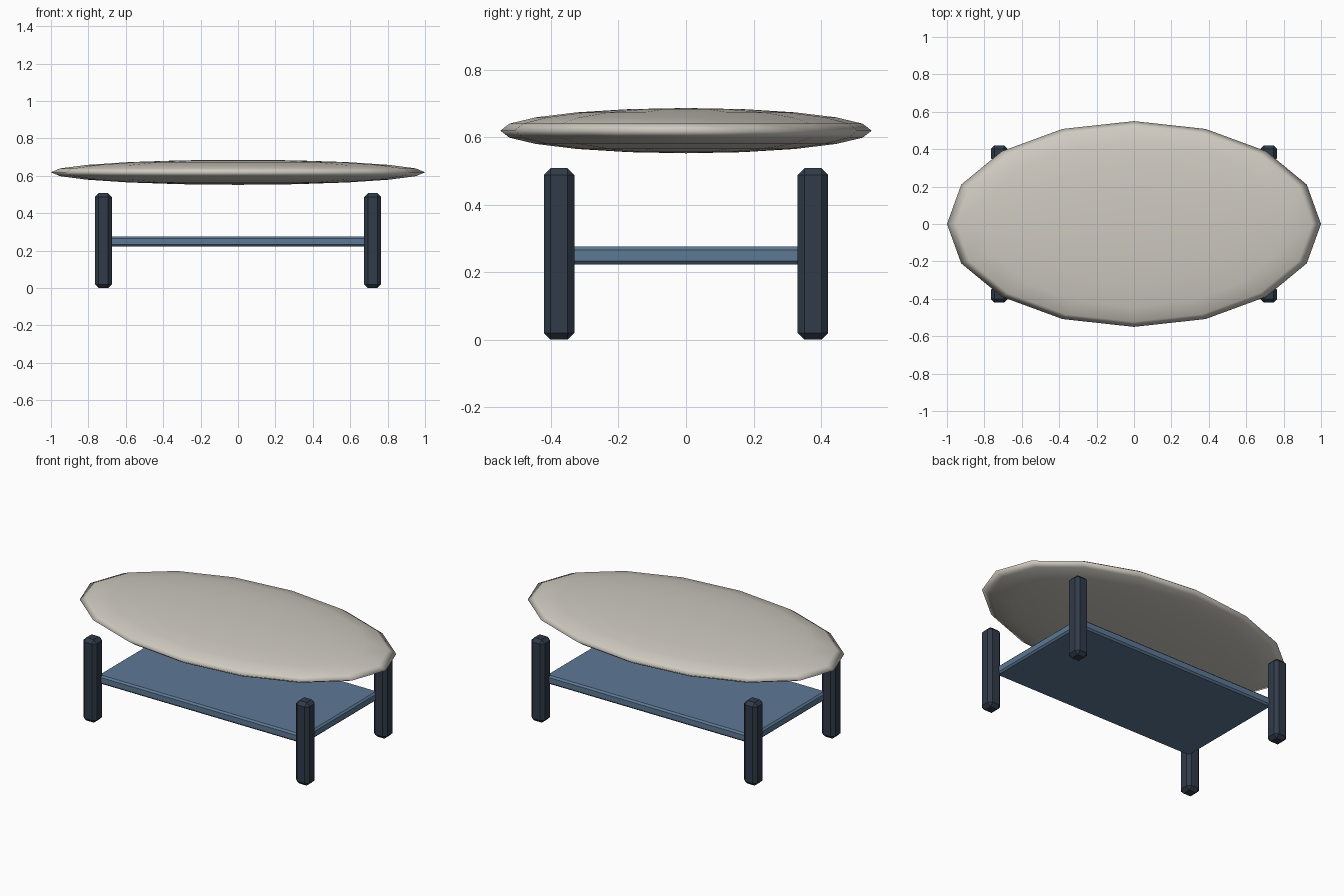
import bpy

if "Cube" in bpy.data.objects:
    bpy.data.objects.remove(bpy.data.objects["Cube"])


def material(name, rgb):
    m = bpy.data.materials.new(name)
    m.diffuse_color = (*rgb, 1)
    m.use_nodes = True
    m.node_tree.nodes["Principled BSDF"].inputs["Base Color"].default_value = m.diffuse_color
    return m


def bevelled_box(name, size, location, bevel, mat):
    bpy.ops.mesh.primitive_cube_add(size=1, location=location)
    ob = bpy.context.object
    ob.name = name
    ob.scale = size
    bpy.ops.object.transform_apply(location=False, rotation=False, scale=True)
    mod = ob.modifiers.new("chamfer", 'BEVEL')
    mod.width = bevel
    mod.segments = 1
    ob.data.materials.append(mat)
    return ob


stone = material("pale_stone", (0.62, 0.59, 0.53))
blue = material("slate_blue", (0.11, 0.19, 0.30))
dark = material("dark_blue", (0.03, 0.043, 0.065))

# Tabletop: flattened 16-sided ellipsoid hovering above the legs
bpy.ops.mesh.primitive_uv_sphere_add(segments=16, ring_count=10, radius=1,
                                     location=(0, 0, 0.619))
top = bpy.context.object
top.name = "tabletop"
top.scale = (1.0, 0.55, 0.067)
bpy.ops.object.transform_apply(location=False, rotation=False, scale=True)
bpy.ops.object.shade_smooth()
top.data.materials.append(stone)

# Four chamfered legs
for end, sy in (("front", -1), ("back", 1)):
    for side, sx in (("left", -1), ("right", 1)):
        bevelled_box(f"{end}_{side}_leg", (0.09, 0.09, 0.508),
                     (sx * 0.72, sy * 0.376, 0.254), 0.02, dark)

# Lower shelf, let into the legs
bevelled_box("shelf", (1.40, 0.72, 0.053), (0, 0, 0.249), 0.01, blue)
